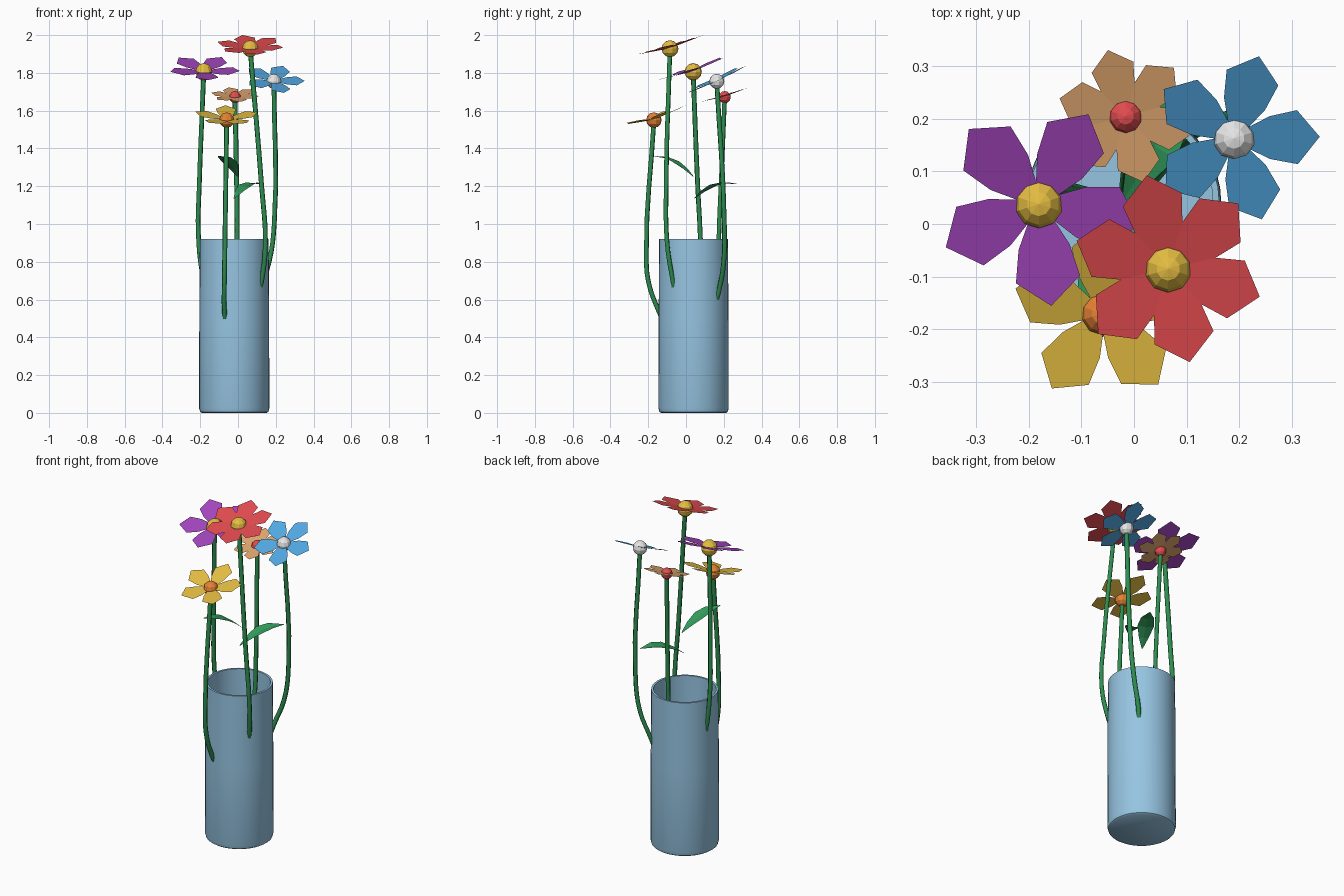
import bpy, bmesh, math
from mathutils import Vector

if "Cube" in bpy.data.objects:
    bpy.data.objects.remove(bpy.data.objects["Cube"])


def mat(name, r, g, b):
    m = bpy.data.materials.new(name)
    lin = [(c / 255 / 12.92) if c < 10 else ((c / 255 + 0.055) / 1.055) ** 2.4 for c in (r, g, b)]
    m.diffuse_color = (*lin, 1)
    m.use_nodes = True
    m.node_tree.nodes["Principled BSDF"].inputs["Base Color"].default_value = m.diffuse_color
    return m


VASE = mat("vase_blue", 150, 197, 226)
STEM = mat("stem_green", 46, 142, 80)
LEAF = mat("leaf_green", 50, 158, 92)
RED = mat("red", 228, 76, 80)
PURPLE = mat("purple", 165, 70, 192)
BLUE = mat("sky_blue", 82, 168, 226)
YELLOW = mat("yellow", 230, 190, 66)
TAN = mat("tan", 226, 168, 112)
ORANGE = mat("orange", 230, 130, 52)
WHITE = mat("white", 235, 235, 235)


def finish(bm, name, material, smooth=False):
    me = bpy.data.meshes.new(name)
    bm.normal_update()
    bm.to_mesh(me)
    bm.free()
    me.materials.append(material)
    ob = bpy.data.objects.new(name, me)
    bpy.context.collection.objects.link(ob)
    if smooth:
        bpy.context.view_layer.objects.active = ob
        ob.select_set(True)
        bpy.ops.object.shade_smooth_by_angle(angle=math.radians(40))
        ob.select_set(False)
    return ob


# hollow vase, turned profile
def vase():
    prof = [(0.172, 0), (0.181, 0.006), (0.186, 0.025), (0.185, 0.5), (0.182, 0.92),
            (0.17, 0.92), (0.17, 0.03)]
    n = 40
    bm = bmesh.new()
    rings = [[bm.verts.new((-0.02 + r * math.cos(2 * math.pi * i / n),
                            0.04 + r * math.sin(2 * math.pi * i / n), z)) for i in range(n)]
             for r, z in prof]
    for a, b in zip(rings, rings[1:]):
        for i in range(n):
            j = (i + 1) % n
            bm.faces.new((a[i], a[j], b[j], b[i]))
    bm.faces.new(rings[0][::-1])
    bm.faces.new(rings[-1])
    finish(bm, "vase", VASE, True)


# stem tube through points, round and tapering only at the ends
def stem(name, pts):
    cu = bpy.data.curves.new(name, 'CURVE')
    cu.dimensions = '3D'
    cu.bevel_depth = 0.013
    cu.bevel_resolution = 1
    cu.resolution_u = 4
    cu.use_fill_caps = True
    sp = cu.splines.new('BEZIER')
    sp.bezier_points.add(len(pts) - 1)
    for p, co in zip(sp.bezier_points, pts):
        p.co = co
        p.handle_left_type = p.handle_right_type = 'AUTO'
    cu.materials.append(STEM)
    ob = bpy.data.objects.new(name, cu)
    bpy.context.collection.objects.link(ob)


# ring of pointed petals, cupped and tilted by slopes in x and y
PETAL = [(0.12, 0.10), (0.42, 0.25), (0.74, 0.315)]


def flower(name, c, length, count, start, cup, sx, sy, ball, colour, middle):
    bm = bmesh.new()
    c = Vector(c)
    for k in range(count):
        a = math.radians(start + 360 * k / count)
        d, s = Vector((math.cos(a), math.sin(a))), Vector((-math.sin(a), math.cos(a)))

        def vert(t, w):
            p = (d * t + s * w) * length
            z = p.x * sx + p.y * sy + cup * t * length
            return bm.verts.new((c.x + p.x, c.y + p.y, c.z + 0.003 + z))
        right = [vert(t, -w) for t, w in PETAL]
        left = [vert(t, w) for t, w in PETAL]
        for i in range(2):
            bm.faces.new((right[i], right[i + 1], left[i + 1], left[i]))
        bm.faces.new((right[2], vert(1, 0), left[2]))
    finish(bm, name + "_petals", colour)
    bm = bmesh.new()
    bmesh.ops.create_uvsphere(bm, u_segments=10, v_segments=6, radius=ball)
    bmesh.ops.translate(bm, verts=bm.verts, vec=c)
    finish(bm, name + "_centre", middle)


# arched leaf with a light fold along the midrib
def leaf(name, base, tip, rise, half):
    bm = bmesh.new()
    base, tip = Vector(base), Vector(tip)
    side = (tip - base).cross(Vector((0, 0, 1))).normalized()
    rows = []
    for t, w in ((0, 0.08), (0.2, 0.6), (0.45, 1), (0.7, 0.8), (1, 0.04)):
        p = base.lerp(tip, t) + Vector((0, 0, rise * 4 * t * (1 - t)))
        up = Vector((0, 0, 0.008 * w))
        rows.append([bm.verts.new(q) for q in
                     (p - side * half * w + up, p, p + side * half * w + up)])
    for a, b in zip(rows, rows[1:]):
        for i in range(2):
            bm.faces.new((a[i], a[i + 1], b[i + 1], b[i]))
    finish(bm, name, LEAF)


vase()

# flowers: centre, petal length, petal count, first angle, cup, tilt x, tilt y, ball radius
flower("red_flower", (0.065, -0.085, 1.928), 0.182, 6, -17, 0.1, 0, 0.29, 0.045, RED, YELLOW)
flower("purple_flower", (-0.181, 0.038, 1.806), 0.195, 5, -83, 0.1, -0.03, 0.34, 0.046, PURPLE, YELLOW)
flower("blue_flower", (0.19, 0.163, 1.755), 0.163, 5, 1, 0.07, -0.08, 0.46, 0.04, BLUE, WHITE)
flower("yellow_flower", (-0.06, -0.17, 1.55), 0.172, 5, -52, 0.14, -0.02, 0.3, 0.041, YELLOW, ORANGE)
flower("tan_flower", (-0.016, 0.205, 1.672), 0.13, 6, -15, 0.08, 0, 0.3, 0.032, TAN, RED)

# stems: from inside the vase, bulging through its wall, up to each flower
stem("red_stem", [(0.02, 0.01, 0.3), (0.125, -0.07, 0.7), (0.145, -0.1, 0.9),
                  (0.125, -0.105, 1.2), (0.065, -0.085, 1.92)])
stem("purple_stem", [(-0.06, 0.05, 0.3), (-0.185, 0.08, 0.72), (-0.21, 0.075, 0.95),
                     (-0.205, 0.062, 1.2), (-0.181, 0.038, 1.8)])
stem("blue_stem", [(0.03, 0.08, 0.3), (0.115, 0.175, 0.65), (0.165, 0.2, 0.8),
                   (0.192, 0.203, 1.0), (0.19, 0.163, 1.75)])
stem("yellow_stem", [(-0.04, 0.0, 0.25), (-0.072, -0.145, 0.54), (-0.072, -0.2, 0.7),
                     (-0.07, -0.21, 0.85), (-0.06, -0.17, 1.54)])
stem("tan_stem", [(-0.015, 0.07, 0.3), (-0.005, 0.165, 0.8), (-0.005, 0.178, 1.05),
                  (-0.016, 0.205, 1.665)])

# leaves
leaf("front_leaf", (0.0, 0.04, 1.25), (-0.105, -0.175, 1.36), 0.025, 0.045)
leaf("back_leaf", (-0.02, 0.045, 1.135), (0.115, 0.272, 1.212), 0.03, 0.045)
